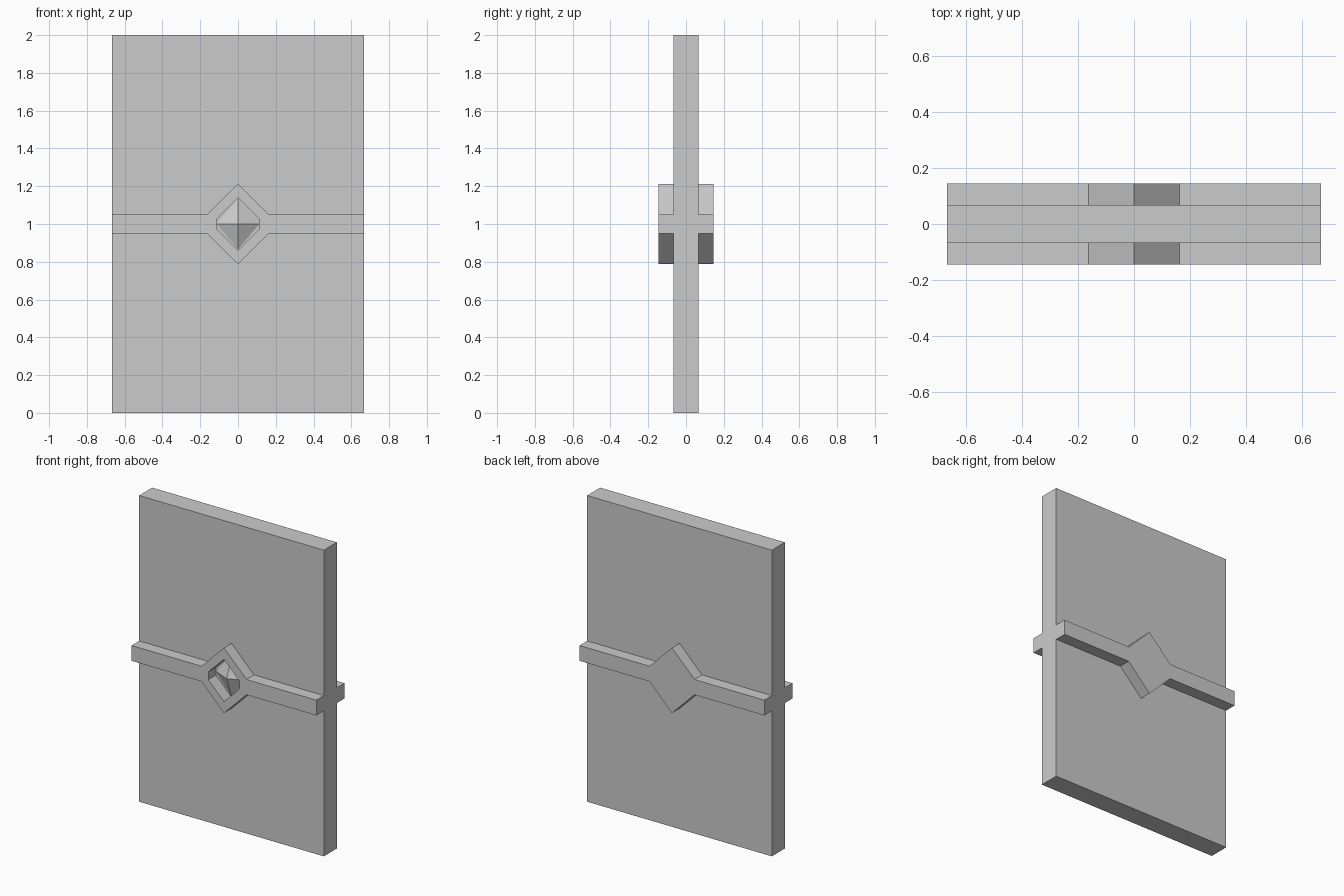
import bpy, bmesh

if "Cube" in bpy.data.objects:
    bpy.data.objects.remove(bpy.data.objects["Cube"])

HALF_W, FACE, BAND = 0.667, 0.067, 0.145


def make(name, build):
    bm = bmesh.new()
    build(bm)
    bmesh.ops.recalc_face_normals(bm, faces=bm.faces)
    me = bpy.data.meshes.new(name)
    bm.to_mesh(me)
    bm.free()
    ob = bpy.data.objects.new(name, me)
    bpy.context.collection.objects.link(ob)
    return ob


def prism(name, pts, y0, y1):
    """Extrude an x/z outline from y0 to y1."""
    def build(bm):
        face = bm.faces.new([bm.verts.new((x, y0, z)) for x, z in pts])
        out = bmesh.ops.extrude_face_region(bm, geom=[face])["geom"]
        bmesh.ops.translate(bm, vec=(0, y1 - y0, 0),
                            verts=[v for v in out if isinstance(v, bmesh.types.BMVert)])
    return make(name, build)


# Door slab
prism("door_panel", [(-HALF_W, 0), (HALF_W, 0), (HALF_W, 2), (-HALF_W, 2)], -FACE, FACE)

# Crossbands with a diamond swelling in the middle
upper = [(HALF_W, 1.05), (0.163, 1.05), (0, 1.213), (-0.163, 1.05), (-HALF_W, 1.05)]
outline = upper + [(x, 2 - z) for x, z in reversed(upper)]
front = prism("front_band", outline, -BAND, -FACE)
prism("back_band", outline, FACE, BAND)

# Socket with clipped side corners, cut through the front band
socket = [(0, 1.138), (-0.113, 1.025), (-0.113, 0.975),
          (0, 0.862), (0.113, 0.975), (0.113, 1.025)]
cutter = prism("socket_cutter", socket, -0.2, -0.03)
cutter.hide_render = True
cutter.hide_viewport = True
mod = front.modifiers.new("socket", "BOOLEAN")
mod.operation = "DIFFERENCE"
mod.object = cutter
mod.solver = "EXACT"


# Four-sided gem set in the socket
def gem(bm):
    base = [bm.verts.new((x, -FACE, z)) for x, z in
            [(0, 1.135), (-0.113, 1), (0, 0.865), (0.113, 1)]]
    tip = bm.verts.new((0, -0.115, 1))
    bm.faces.new(base)
    for i in range(4):
        bm.faces.new([base[i], base[(i + 1) % 4], tip])


make("gem", gem)
